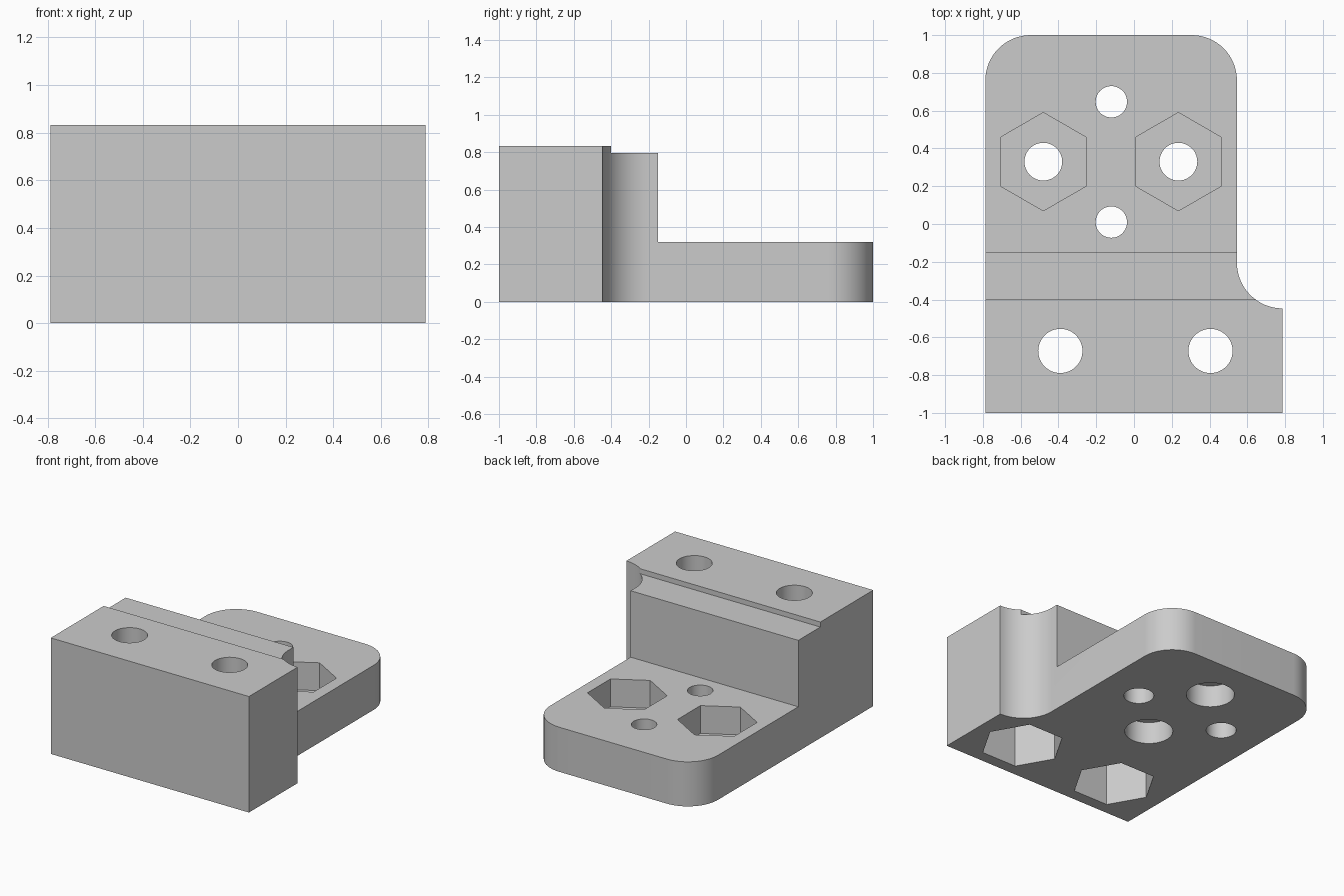
import bpy, bmesh
from math import sin, cos, pi, radians

if "Cube" in bpy.data.objects:
    bpy.data.objects.remove(bpy.data.objects["Cube"])

W, E, EDGE = 0.787, 0.545, 0.24      # half width, plate right edge, corner radius
TOP, SHELF, PLATE = 0.833, 0.797, 0.32

grey = bpy.data.materials.new("light grey")
grey.use_nodes = True
colour = (0.6, 0.6, 0.6, 1)
grey.diffuse_color = colour
grey.node_tree.nodes["Principled BSDF"].inputs["Base Color"].default_value = colour


def arc(cx, cy, r, start, end, n=16):
    angles = [radians(start + (end - start) * i / n) for i in range(n + 1)]
    return [(cx + r * cos(a), cy + r * sin(a)) for a in angles]


def prism(name, outline, z0, z1):
    """Extrude a counter-clockwise outline from z0 to z1."""
    bm = bmesh.new()
    face = bm.faces.new([bm.verts.new((x, y, z0)) for x, y in outline])
    top = bmesh.ops.extrude_face_region(bm, geom=[face])["geom"]
    verts = [v for v in top if isinstance(v, bmesh.types.BMVert)]
    bmesh.ops.translate(bm, verts=verts, vec=(0, 0, z1 - z0))
    bmesh.ops.recalc_face_normals(bm, faces=bm.faces)
    mesh = bpy.data.meshes.new(name)
    bm.to_mesh(mesh)
    bm.free()
    mesh.materials.append(grey)
    obj = bpy.data.objects.new(name, mesh)
    bpy.context.collection.objects.link(obj)
    return obj


def ring(x, y, r, sides=48, turn=0):
    return [(x + r * cos(turn + 2 * pi * i / sides),
             y + r * sin(turn + 2 * pi * i / sides)) for i in range(sides)]


def cut(body, outline, z0, z1):
    cutter = prism("cutter", outline, z0, z1)
    cutter.hide_render = True
    mod = body.modifiers.new("cut", 'BOOLEAN')
    mod.operation, mod.solver, mod.object = 'DIFFERENCE', 'EXACT', cutter
    bpy.ops.object.modifier_apply(modifier=mod.name)
    bpy.data.objects.remove(cutter)


# Bracket body: wide front block, concave shoulder, rounded rear plate
outline = [(-W, -1), (W, -1)]
outline += arc(W, -0.445 + EDGE, E and W - E, 270, 180)
outline += arc(E - EDGE, 1 - EDGE, EDGE, 0, 90)
outline += arc(EDGE - W, 1 - EDGE, EDGE, 90, 180)
body = prism("bracket", outline, 0, TOP)
bpy.context.view_layer.objects.active = body
body.select_set(True)

# Stepped top: narrow shelf, then the low plate
for y, z in ((-0.4, SHELF), (-0.15, PLATE)):
    cut(body, [(-1, y), (1, y), (1, 2), (-1, 2)], z, 1)

# Front block bolt holes with hexagonal nut pockets underneath
for x in (-0.39, 0.405):
    cut(body, ring(x, -0.672, 0.117), -0.1, 1)
    cut(body, ring(x, -0.672, 0.28, 6), -0.1, 0.45)

# Plate bolt holes with hexagonal nut pockets on top
for x in (-0.48, 0.235):
    cut(body, ring(x, 0.33, 0.1), -0.1, 0.5)
    cut(body, ring(x, 0.33, 0.26, 6, pi / 6), 0.12, 0.5)

# Plate screw holes counterbored from below
for y in (0.01, 0.647):
    cut(body, ring(-0.12, y, 0.083), -0.1, 0.5)
    cut(body, ring(-0.12, y, 0.16), -0.1, 0.16)

bpy.ops.object.shade_smooth_by_angle(angle=radians(30))
